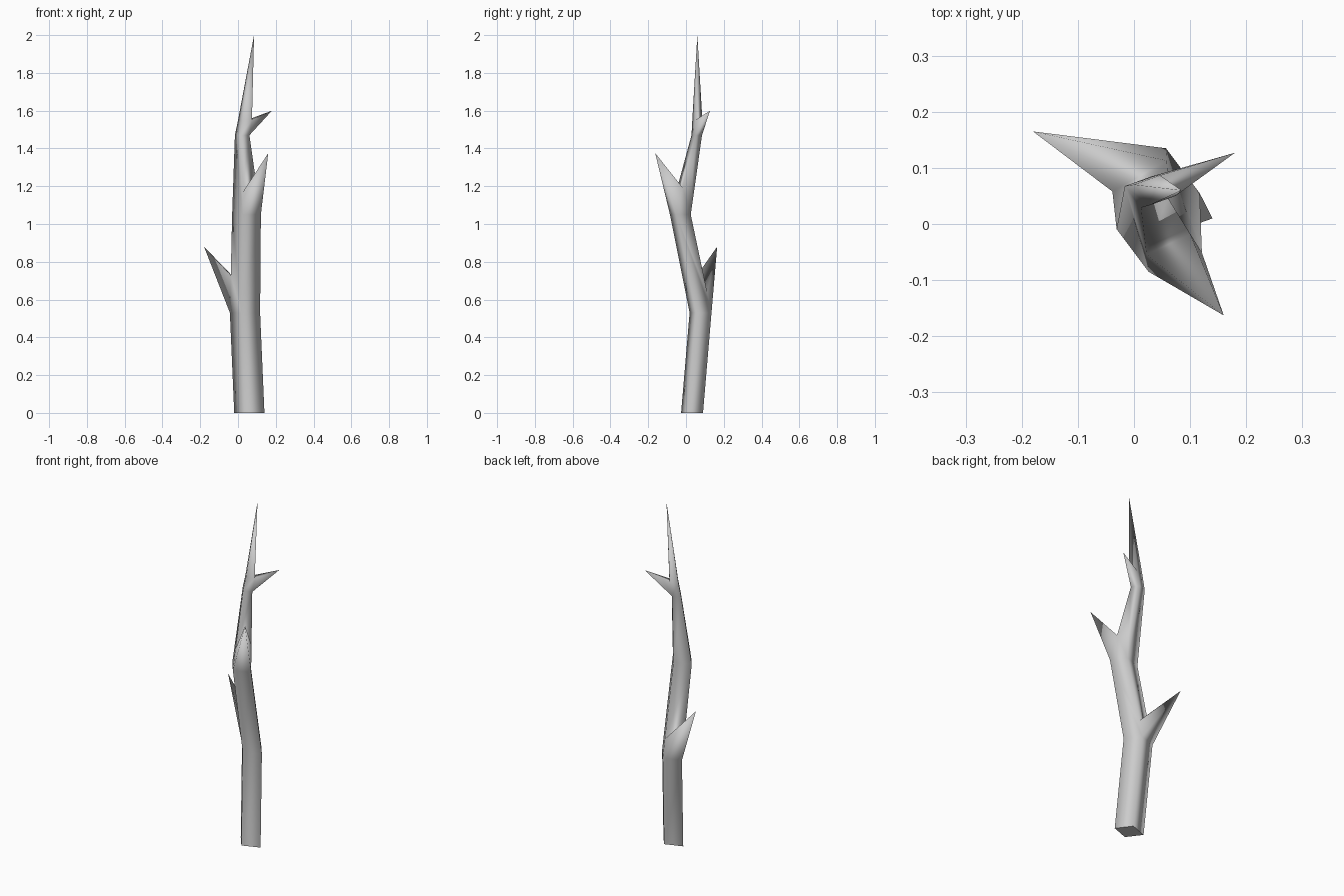
import bpy, bmesh, math
from mathutils import Vector

cube = bpy.data.objects.get("Cube")
if cube:
    bpy.data.objects.remove(cube, do_unlink=True)

bark = bpy.data.materials.new("grey_bark")
bark.use_nodes = True
grey = (0.6, 0.6, 0.6, 1)
bark.diffuse_color = grey
bark.node_tree.nodes["Principled BSDF"].inputs["Base Color"].default_value = grey

# Four-sided cross-section: half diagonals, scaled along the stem
LONG = Vector((0.08, -0.022, 0))
SHORT = Vector((0.02, 0.058, 0))
# Stem joints: centre and thickness
JOINTS = [((0.06, 0.032, 0), 1), ((0.037, 0.077, 0.53), 1),
          ((0.045, -0.03, 1.05), 0.95), ((0.022, 0.057, 1.47), 0.48),
          ((0.037, 0.06, 1.55), 0.46)]
TOP = (0.085, 0.06, 2)
# Twigs: joint, two stem corners, how far up each corner edge the base reaches, tip
TWIGS = [(1, (1, 2), (0.2, 0.38), (-0.18, 0.165, 0.88)),
         (2, (3, 0), (0.27, 0.34), (0.16, -0.163, 1.375)),
         (3, (0, 1), (1, 1), (0.18, 0.127, 1.6))]

bm = bmesh.new()


def pull_to_point(face, tip):
    """Turn a face into a spike ending at the tip."""
    centre = bmesh.ops.poke(bm, faces=[face])["verts"][0]
    centre.co = tip


def face_with(verts):
    return next(f for f in verts[0].link_faces if all(v in f.verts for v in verts))


# Stem
rings = []
for centre, size in JOINTS:
    rings.append([bm.verts.new(Vector(centre) + d * size)
                  for d in (LONG, SHORT, -LONG, -SHORT)])
for low, high in zip(rings, rings[1:]):
    for j in range(4):
        k = (j + 1) % 4
        bm.faces.new((low[j], low[k], high[k], high[j]))
base = bm.faces.new(rings[0][::-1])
pull_to_point(bm.faces.new(rings[-1]), TOP)

# Twigs drawn out of the stem sides
for i, corners, reach, tip in TWIGS:
    low = [rings[i][c] for c in corners]
    high = [rings[i + 1][c] for c in corners]
    side = face_with(low + high)
    for n, t in enumerate(reach):
        if t < 1:
            edge = bm.edges.get((low[n], high[n]))
            high[n] = bmesh.utils.edge_split(edge, low[n], t)[1]
    if reach[0] < 1:
        bmesh.utils.face_split(side, high[0], high[1])
    pull_to_point(face_with(low + high), tip)

# Smooth bark with a crisp cut base and thin sharp twig edges
bmesh.ops.recalc_face_normals(bm, faces=bm.faces[:])
for f in bm.faces:
    f.smooth = True
for e in bm.edges:
    e.smooth = e.calc_face_angle(0) < math.radians(120)
for e in base.edges:
    e.smooth = False

mesh = bpy.data.meshes.new("branch")
bm.to_mesh(mesh)
bm.free()
mesh.materials.append(bark)
branch = bpy.data.objects.new("branch", mesh)
bpy.context.collection.objects.link(branch)
